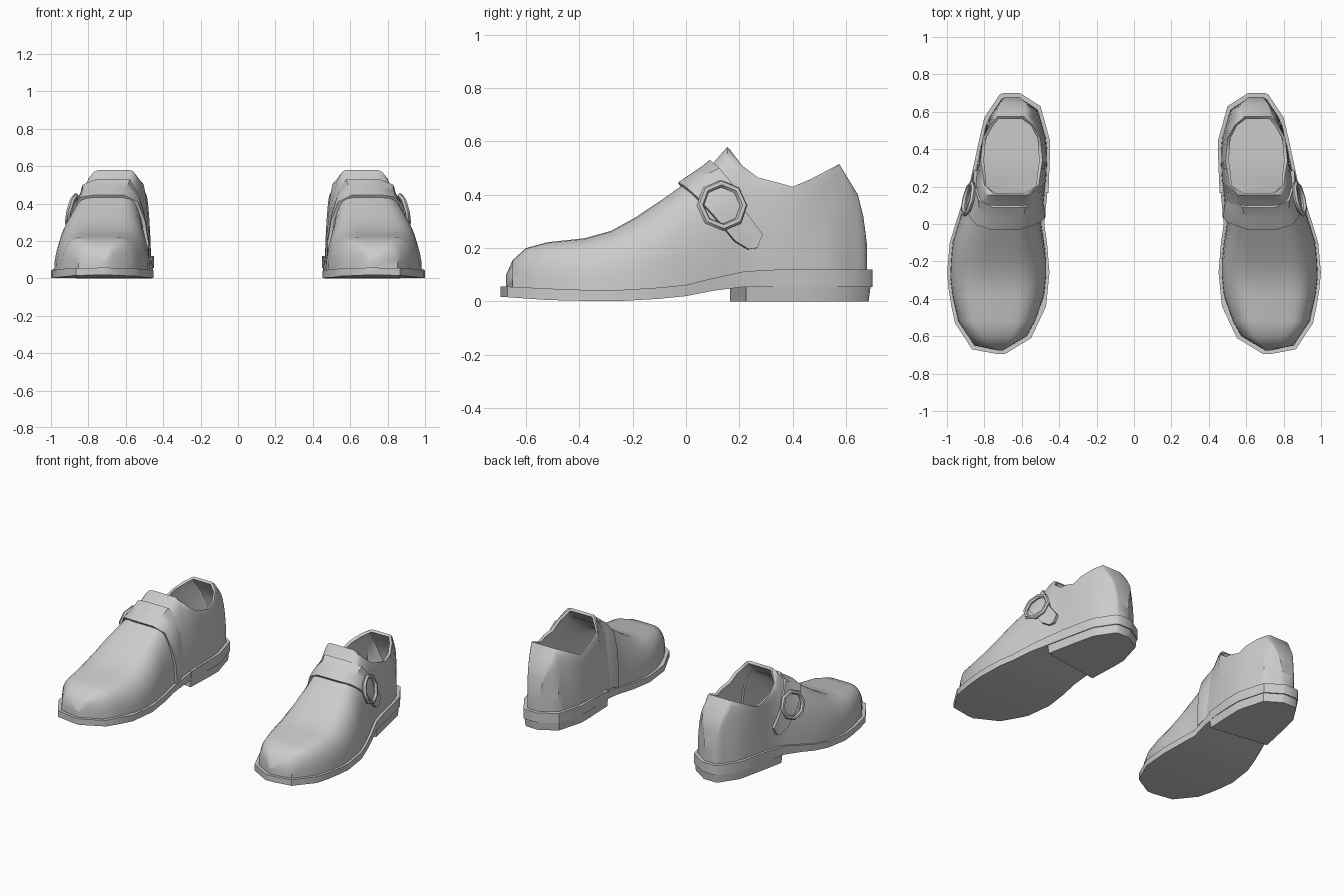
import bpy
from math import sin, cos, asin, pi
from mathutils import Vector

cube = bpy.data.objects.get("Cube")
if cube:
    bpy.data.objects.remove(cube)

grey = bpy.data.materials.new("plain grey")
grey.use_nodes = True
grey.diffuse_color = (0.6, 0.6, 0.6, 1)
grey.node_tree.nodes["Principled BSDF"].inputs["Base Color"].default_value = (0.6, 0.6, 0.6, 1)


def lerp(a, b, t):
    return a + (b - a) * t


def curve(*points):
    """Piecewise linear function through the given points."""
    def value(y):
        if y <= points[0][0]:
            return points[0][1]
        for (y0, v0), (y1, v1) in zip(points, points[1:]):
            if y <= y1:
                return lerp(v0, v1, (y - y0) / (y1 - y0))
        return points[-1][1]
    return value


# Plan outline and height of the sole
outer = curve((-.695, .73), (-.67, .866), (-.53, .957), (-.4, .985), (-.27, 1), (-.1, .985),
              (.08, .93), (.24, .87), (.4, .84), (.57, .8), (.69, .72), (.7, .7))
inner = curve((-.695, .69), (-.61, .55), (-.44, .47), (-.24, .45), (-.1, .465), (0, .48),
              (.15, .465), (.3, .45), (.45, .45), (.63, .5), (.7, .61))
sole_top = curve((-.7, .057), (-.4, .043), (-.2, .042), (0, .062), (.2, .112), (.35, .12))
sole_bottom = curve((-.7, .018), (-.5, .004), (-.2, 0), (0, .02), (.1, .04), (.22, .055))

# Ridge and collar: height, inner and outer edge, roundness of the walls
crest = curve((-.675, .1), (-.65, .155), (-.6, .2), (-.52, .222), (-.38, .237), (-.28, .265),
              (-.19, .315), (-.1, .375), (0, .445), (.09, .505), (.155, .58), (.21, .51),
              (.27, .465), (.34, .447), (.4, .43), (.46, .455), (.575, .515), (.645, .4),
              (.665, .32), (.678, .22))
edge_in = curve((-.68, .7), (-.5, .66), (-.2, .64), (0, .61), (.155, .575), (.21, .51),
                (.34, .49), (.46, .5), (.53, .54), (.575, .595), (.645, .575), (.678, .61))
edge_out = curve((-.68, .73), (-.5, .84), (-.2, .8), (0, .76), (.155, .745), (.21, .8),
                 (.34, .82), (.46, .81), (.53, .77), (.575, .73), (.645, .71), (.678, .68))
round_x = curve((-.6, .7), (0, .9), (.155, 1.05), (.25, 1.2), (.5, 1.2), (.6, .8), (.68, .6))
round_z = curve((-.6, .7), (0, .9), (.155, 1.1), (.25, 1.5), (.5, 1.5), (.6, 1), (.68, .8))


def wall(y, angle, outside):
    """Point on one side wall of the upper, angle 0 at the sole, pi/2 at the crest."""
    base = outer(y / .975) - .015 if outside else inner(y / .975) + .015
    top = edge_out(y) if outside else edge_in(y)
    low = sole_top(y) - .015
    return Vector((lerp(top, base, max(cos(angle), 0) ** round_x(y)), y,
                   lerp(low, crest(y), sin(angle) ** round_z(y))))


def wall_at(y, z, outside):
    """Point on the side wall at a known height."""
    low = sole_top(y) - .015
    share = min(max((z - low) / (crest(y) - low), 0), 1)
    return wall(y, asin(share ** (1 / round_z(y))), outside)


def finish(obj, thickness=0, offset=0, angle=40):
    obj.data.materials.clear()
    obj.data.materials.append(grey)
    bpy.ops.object.select_all(action='DESELECT')
    obj.select_set(True)
    bpy.context.view_layer.objects.active = obj
    if thickness:
        shell = obj.modifiers.new("thickness", 'SOLIDIFY')
        shell.thickness = thickness
        shell.offset = offset
        bpy.ops.object.modifier_apply(modifier=shell.name)
    bpy.ops.object.shade_smooth_by_angle(angle=angle * pi / 180)
    obj.modifiers.new("other shoe", 'MIRROR').use_mirror_merge = False


def loft(name, rows, is_open=None, closed=False, caps=False, flip=False):
    """Skin a grid of points."""
    n = len(rows[0])
    faces = []
    for r in range(len(rows) - 1):
        for c in range(n if closed else n - 1):
            if is_open and is_open(r, c):
                continue
            d = (c + 1) % n
            face = [r * n + c, r * n + n + c, r * n + n + d, r * n + d]
            faces.append(face[::-1] if flip else face)
    if caps:
        faces.append(list(range(n)))
        faces.append([(len(rows) - 1) * n + c for c in reversed(range(n))])
    mesh = bpy.data.meshes.new(name)
    mesh.from_pydata([p for row in rows for p in row], [], faces)
    obj = bpy.data.objects.new(name, mesh)
    bpy.context.collection.objects.link(obj)
    return obj


# Upper with the foot opening left out between tongue and heel
stations = [-.675, -.65, -.6, -.52, -.38, -.28, -.19, -.1, 0, .09, .155, .21, .27, .34,
            .4, .46, .53, .575, .61, .645, .665, .678]
steps = 8
angles = [pi / 2 * i / steps for i in range(steps + 1)]
sections = [[wall(y, a, True) for a in angles] + [wall(y, a, False) for a in reversed(angles)]
            for y in stations]
first, last = stations.index(.155), stations.index(.575)
upper = loft("upper", sections, lambda r, c: c == steps and first <= r < last, caps=True)
finish(upper, .018, -1)


# Sole and heel block
def slab(name, ys, top, bottom, taper=1, skew=0):
    rows = []
    for i, y in enumerate(ys):
        mid = (outer(y) + inner(y)) / 2
        shift = skew if i == 0 else 0
        low_y = lerp(.4, y, taper) if y > .4 else y
        rows.append([(lerp(mid, outer(y), taper), low_y, bottom(y)), (outer(y), y, top(y)),
                     (inner(y), y - shift, top(y)),
                     (lerp(mid, inner(y), taper), low_y - shift, bottom(y))])
    finish(loft(name, rows, closed=True, caps=True), angle=35)


slab("sole", [-.695, -.67, -.61, -.53, -.44, -.35, -.26, -.1, 0, .1, .22, .35, .45, .57, .63,
              .69, .7], sole_top, sole_bottom)
slab("heel", [.225, .35, .45, .57, .63, .69, .7], lambda y: sole_top(y) - .004, lambda y: 0,
     taper=.95, skew=.06)

# Strap over the instep: front and back edge (y, z) per row, from the outer tip inwards
outer_rows = [(.23, .195, .265, .2), (.18, .225, .285, .25), (.1, .32, .22, .335),
              (.04, .385, .185, .42), (0, .42, .13, .49)]
inner_rows = [(0, .4, .13, .47), (.015, .3, .14, .38), (.03, .2, .14, .25), (.035, .07, .12, .11)]
shares = [i / 4 for i in range(5)]
strap = []
for yf, zf, yb, zb in outer_rows:
    strap.append([wall_at(lerp(yf, yb, t), lerp(zf, zb, t), True) for t in shares])
for across in (0, .5, 1):
    strap.append([lerp(wall(y, pi / 2, True), wall(y, pi / 2, False), across)
                  for y in (lerp(-.02, .1, t) for t in shares)])
for yf, zf, yb, zb in inner_rows:
    # the back edge sinks into the side so that only the front seam shows
    strap.append([wall_at(lerp(yf, yb, t), lerp(zf, zb, t), False) + Vector((.028 * t * t, 0, 0))
                  for t in shares])
finish(loft("strap", strap, flip=True), .018, 1)

# Eight-sided buckle lying on the strap
centre = wall_at(.13, .355, True)
along_y = wall_at(.18, .355, True) - wall_at(.08, .355, True)
along_z = wall_at(.13, .41, True) - wall_at(.13, .3, True)
normal = along_y.cross(along_z).normalized()
bpy.ops.mesh.primitive_torus_add(major_segments=8, minor_segments=6,
                                 major_radius=.084, minor_radius=.014)
buckle = bpy.context.object
buckle.name = "buckle"
turn = normal.to_track_quat('Z', 'Y').to_matrix().to_4x4()
turn.translation = centre + normal * .022
buckle.data.transform(turn)
finish(buckle)
